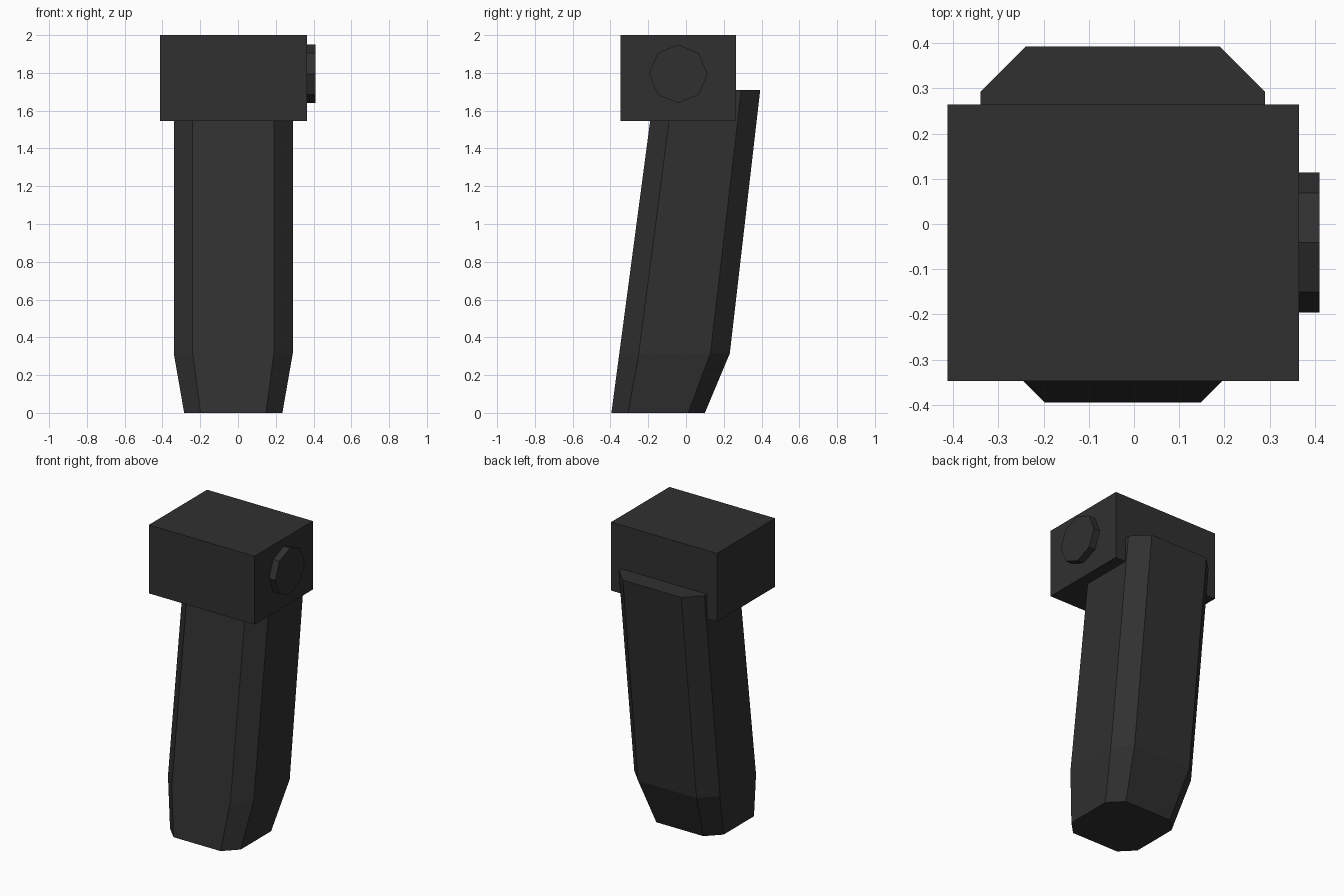
import bpy, bmesh, math
from mathutils import Matrix

if "Cube" in bpy.data.objects:
    bpy.data.objects.remove(bpy.data.objects["Cube"])

mat = bpy.data.materials.new("dark grey")
mat.diffuse_color = (0.03, 0.03, 0.03, 1)
mat.use_nodes = True
mat.node_tree.nodes["Principled BSDF"].inputs["Base Color"].default_value = mat.diffuse_color


def finish(name, bm):
    bmesh.ops.recalc_face_normals(bm, faces=bm.faces)
    mesh = bpy.data.meshes.new(name)
    bm.to_mesh(mesh)
    bm.free()
    mesh.materials.append(mat)
    obj = bpy.data.objects.new(name, mesh)
    bpy.context.collection.objects.link(obj)
    return obj


def section(bm, z, y0, y1, half, flat, cham):
    """Chamfered rectangle ring centred on the grip axis."""
    cx = -0.025
    pts = [(-flat, y0), (flat, y0), (half, y0 + cham), (half, y1 - cham),
           (flat, y1), (-flat, y1), (-half, y1 - cham), (-half, y0 + cham)]
    return [bm.verts.new((cx + x, y, z)) for x, y in pts]


# Leaning grip: tapered foot, then a straight chamfered shaft
bm = bmesh.new()
rings = [section(bm, 0.0, -0.395, 0.10, 0.26, 0.173, 0.088),
         section(bm, 0.315, -0.353, 0.232, 0.315, 0.215, 0.103),
         section(bm, 1.71, -0.168, 0.393, 0.315, 0.215, 0.10)]
for a, b in zip(rings, rings[1:]):
    for i in range(8):
        j = (i + 1) % 8
        bm.faces.new((a[i], a[j], b[j], b[i]))
bm.faces.new(rings[0])
bm.faces.new(rings[-1])
finish("grip", bm)

# Block on top of the grip
bm = bmesh.new()
bmesh.ops.create_cube(bm, size=1, matrix=Matrix.Translation((-0.024, -0.041, 1.7725))
                      @ Matrix.Diagonal((0.778, 0.612, 0.455, 1)))
finish("head_block", bm)

# Eight-sided button on the right of the block
bm = bmesh.new()
bmesh.ops.create_cone(bm, cap_ends=True, segments=8, radius1=0.155, radius2=0.155, depth=0.05,
                      matrix=Matrix.Translation((0.386, -0.041, 1.795))
                      @ Matrix.Rotation(math.pi / 2, 4, 'Y'))
finish("side_button", bm)
